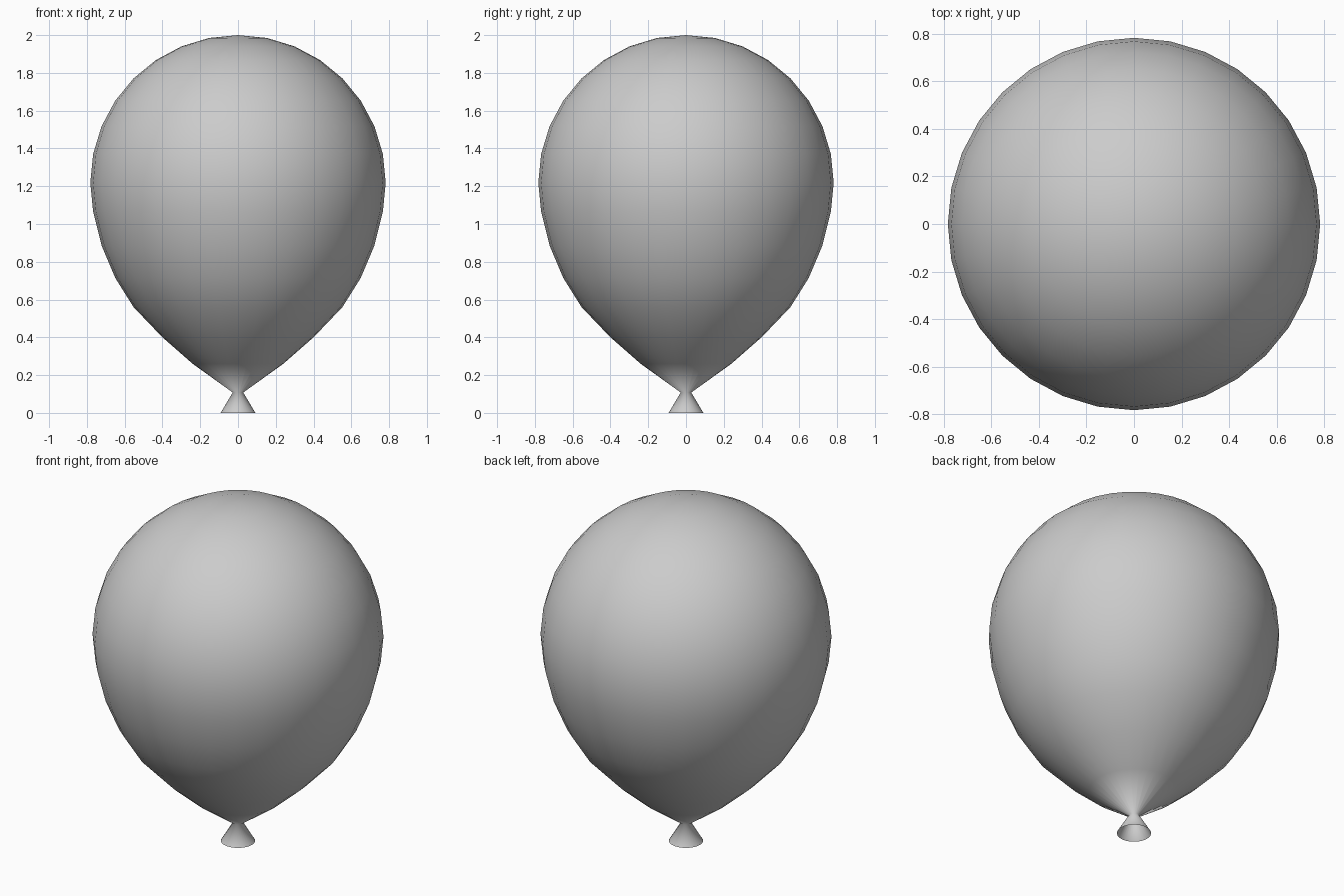
import bpy, bmesh, math

if "Cube" in bpy.data.objects:
    bpy.data.objects.remove(bpy.data.objects["Cube"])

# Rounded upper half: eight rings of a hemisphere
R, ZC = 0.782, 1.218
profile = [(R * math.sin(math.pi * i / 16), ZC + R * math.cos(math.pi * i / 16))
           for i in range(9)]
# Tapered lower half, pinched neck and flared open lip
profile += [(0.767, 1.065), (0.722, 0.885), (0.65, 0.715), (0.553, 0.56),
            (0.40, 0.40), (0.24, 0.26), (0.028, 0.108), (0.092, 0.0)]

# Balloon: lathe the profile in 32 steps
bm = bmesh.new()
verts = [bm.verts.new((r, 0, z)) for r, z in profile]
edges = [bm.edges.new(pair) for pair in zip(verts, verts[1:])]
bmesh.ops.spin(bm, geom=verts + edges, cent=(0, 0, 0), axis=(0, 0, 1),
               angle=2 * math.pi, steps=32)
bmesh.ops.remove_doubles(bm, verts=bm.verts, dist=0.0005)
bmesh.ops.recalc_face_normals(bm, faces=bm.faces)
for face in bm.faces:
    face.smooth = True
mesh = bpy.data.meshes.new("balloon")
bm.to_mesh(mesh)
bm.free()
balloon = bpy.data.objects.new("balloon", mesh)
bpy.context.collection.objects.link(balloon)
